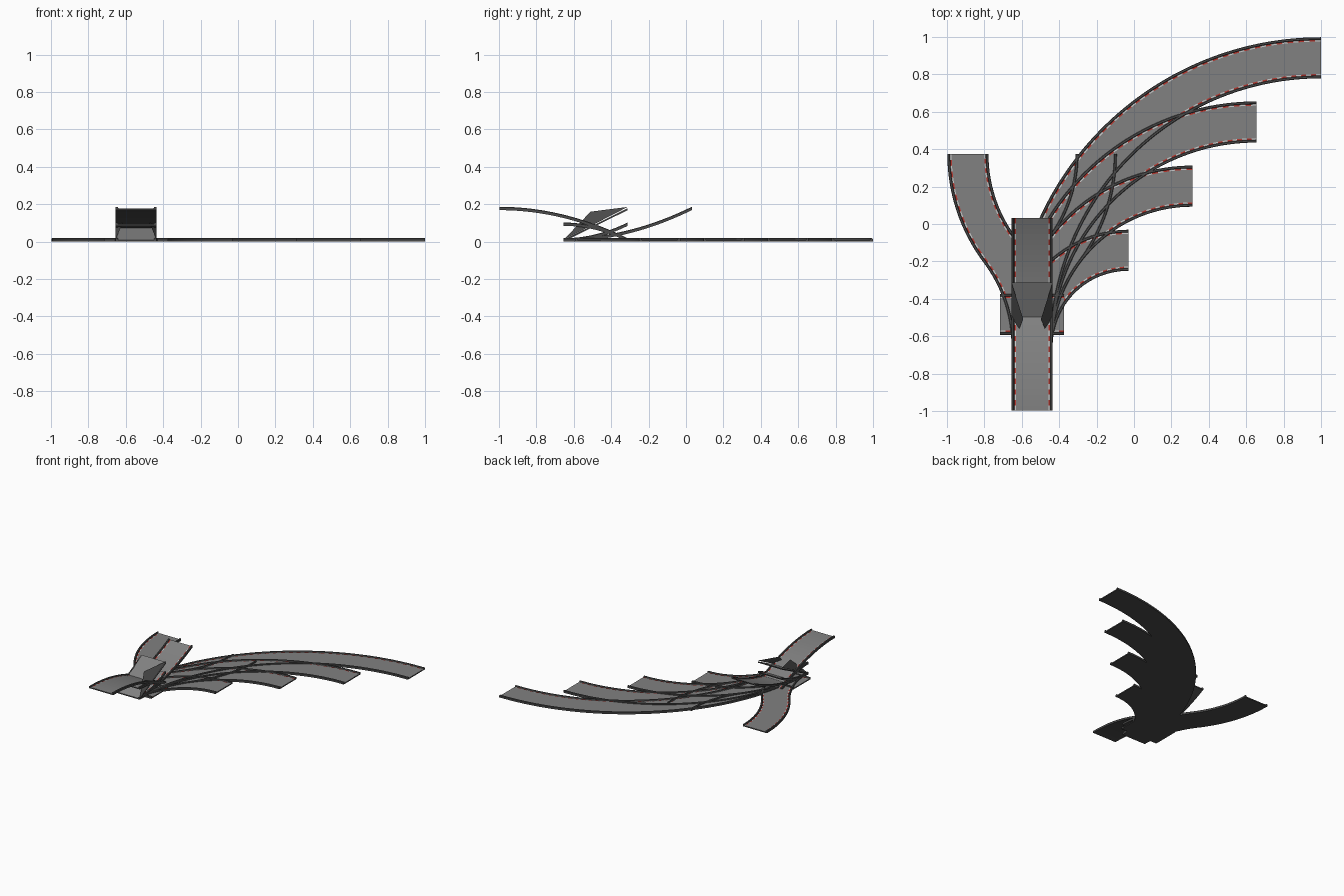
import bpy, bmesh, math
from mathutils import Vector

if "Cube" in bpy.data.objects:
    bpy.data.objects.remove(bpy.data.objects["Cube"])

U = 0.343                    # kit grid unit
X0, Y0 = -0.545, -0.655      # shared start point of the track pieces


def material(name, rgb):
    m = bpy.data.materials.new(name)
    m.diffuse_color = (*rgb, 1)
    m.use_nodes = True
    m.node_tree.nodes["Principled BSDF"].inputs["Base Color"].default_value = m.diffuse_color
    return m


ROAD, RAIL, RED, WHITE = range(4)
MATS = [material("asphalt", (0.22, 0.22, 0.22)), material("dark_rail", (0.07, 0.07, 0.07)),
        material("curb_red", (0.5, 0.04, 0.03)), material("curb_white", (0.6, 0.6, 0.6))]

# Road cross-section: rail, curb, asphalt, curb, rail
HALF = [(0.11, 0.0), (0.11, 0.015), (0.107, 0.018), (0.098, 0.018), (0.095, 0.009), (0.087, 0.009)]
PROFILE = [(-x, z) for x, z in HALF] + [(x, z) for x, z in reversed(HALF)]
CURBS, ASPHALT = (4, 6), 5


def finish(name, bm):
    bmesh.ops.recalc_face_normals(bm, faces=bm.faces[:])
    me = bpy.data.meshes.new(name)
    bm.to_mesh(me)
    bm.free()
    for m in MATS:
        me.materials.append(m)
    ob = bpy.data.objects.new(name, me)
    bpy.context.collection.objects.link(ob)
    return ob


def sweep(name, path, length):
    """Sweep the road section; path(t) gives x, y, z and heading from +y towards +x."""
    n = max(2, round(length / 0.028))
    bm = bmesh.new()
    rings = []
    for i in range(n + 1):
        x, y, z, a = path(i / n)
        rings.append([bm.verts.new((x + s * math.cos(a), y - s * math.sin(a), z + h))
                      for s, h in PROFILE])
    k = len(PROFILE)
    for i in range(n):
        for j in range(k):
            j2 = (j + 1) % k
            f = bm.faces.new((rings[i][j], rings[i][j2], rings[i + 1][j2], rings[i + 1][j]))
            f.material_index = ((RED if i % 2 else WHITE) if j in CURBS
                                else ROAD if j == ASPHALT else RAIL)
    for r in (rings[0], rings[-1]):
        bm.faces.new(r).material_index = RAIL
    return finish(name, bm)


def turn(r):
    def path(t):
        a = t * math.pi / 2
        return X0 + r * (1 - math.cos(a)), Y0 + r * math.sin(a), 0, a
    return path


def s_bend(side):
    r = 2.5 * U
    top = math.asin(0.6)

    def path(t):
        a = top * (1 - abs(1 - 2 * t))
        dx, dy = r * (1 - math.cos(a)), r * math.sin(a)
        if t > 0.5:
            dx, dy = U - dx, 3 * U - dy
        return X0 + side * dx, Y0 + dy, 0, side * a
    return path


def slope(y, length, rise, crest):
    def path(t):
        return X0, y + length * t, rise * (1 - t * t if crest else t * t), 0
    return path


# Short straight lying across the start
sweep("straight", lambda t: (X0 - U / 2 + U * t, Y0 + U / 2, 0, math.pi / 2), U)

# Four quarter turns of growing radius
for i in range(4):
    r = (1.5 + i) * U
    sweep(f"quarter_turn_{i + 1}", turn(r), r * math.pi / 2)

# Left and right lane-shift bends
for side, label in ((-1, "left"), (1, "right")):
    sweep(f"s_bend_{label}", s_bend(side), 3.2 * U)

# Hill halves, short and long
sweep("short_hill_foot", slope(Y0, U, 0.084, False), U)
sweep("short_hill_crest", slope(Y0, U, 0.084, True), U)
sweep("long_hill_foot", slope(Y0, 2 * U, 0.168, False), 2 * U)
sweep("long_hill_crest", slope(Y0 - U, 2 * U, 0.168, True), 2 * U)

# Jump ramp: thin sloping slab with side fins folded inwards
bm = bmesh.new()
W, y1, z1 = 0.11, Y0 + U, 0.178
ring = [[bm.verts.new((X0 + s * W, y, z)) for y, z in
         ((Y0, 0.0), (Y0, 0.009), (y1, z1), (y1, z1 - 0.01))] for s in (-1, 1)]
for j in range(4):
    k = (j + 1) % 4
    f = bm.faces.new((ring[0][j], ring[1][j], ring[1][k], ring[0][k]))
    f.material_index = ROAD if j == 1 else RAIL
for r in ring:
    bm.faces.new(r).material_index = RAIL
finish("jump_ramp", bm)

for s, label in ((-1, "left"), (1, "right")):
    bm = bmesh.new()
    a = Vector((X0 + s * W, Y0, 0.009))
    b = Vector((X0 + s * 0.047, -0.51, 0.16))
    c = Vector((X0 + s * W, y1, 0.185))
    bm.faces.new([bm.verts.new(p) for p in (a, b, c)]).material_index = RAIL
    finish(f"ramp_fin_{label}", bm)
